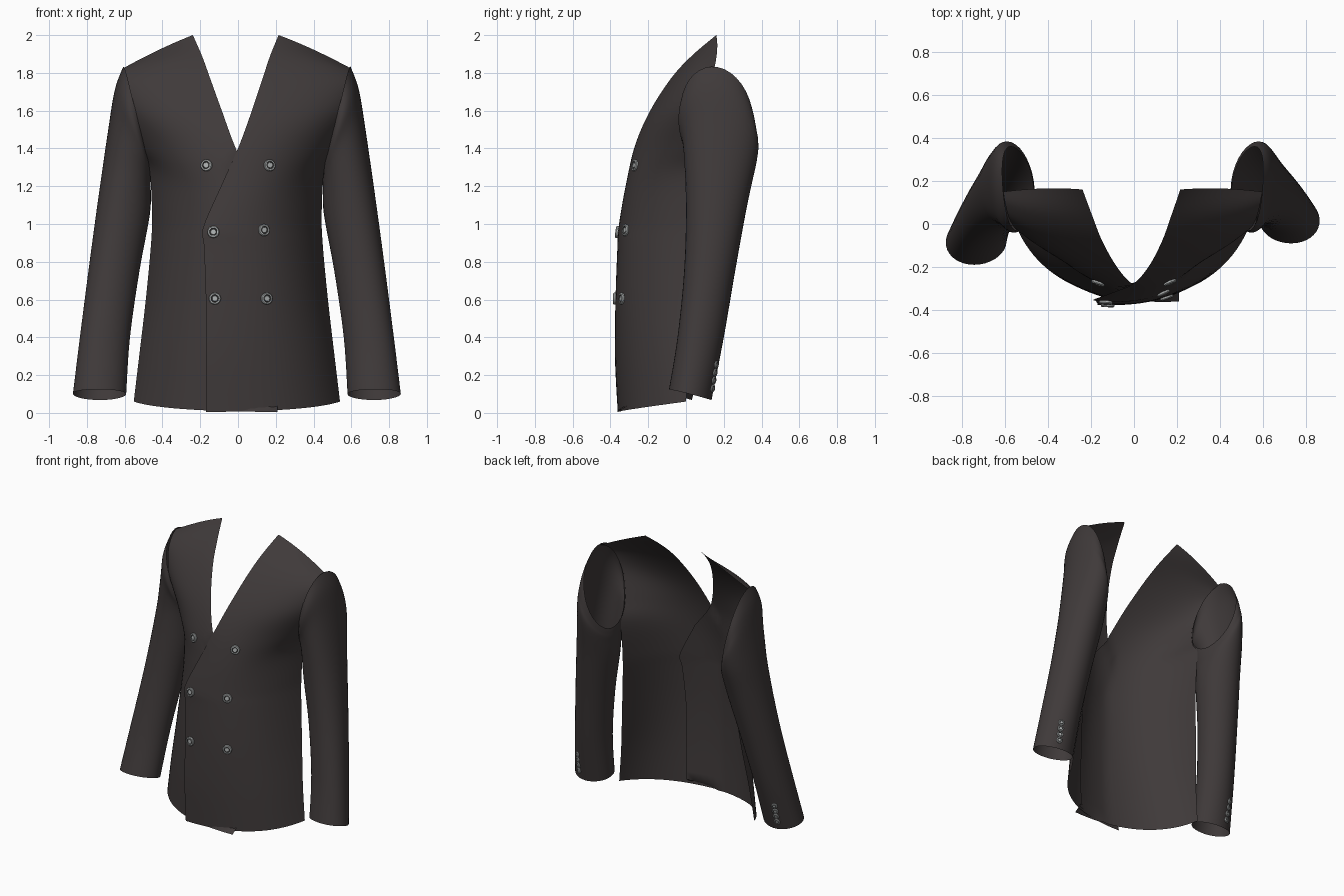
import bpy, math
from mathutils import Vector as V
from mathutils.bvhtree import BVHTree

if "Cube" in bpy.data.objects:
    bpy.data.objects.remove(bpy.data.objects["Cube"])


def material(name, rgb):
    m = bpy.data.materials.new(name)
    m.diffuse_color = (*rgb, 1)
    m.use_nodes = True
    m.node_tree.nodes["Principled BSDF"].inputs["Base Color"].default_value = m.diffuse_color
    return m


CLOTH = material("charcoal cloth", (0.050, 0.042, 0.042))
SILVER = material("button grey", (0.42, 0.44, 0.44))
DARK = material("button dark", (0.08, 0.08, 0.08))


def spline(rows, sub):
    """Catmull-Rom through rows of points, giving denser rows."""
    out, n = [], len(rows)
    for k in range(n - 1):
        a, b, c, d = rows[max(k - 1, 0)], rows[k], rows[k + 1], rows[min(k + 2, n - 1)]
        for s in range(sub):
            t = s / sub
            out.append([0.5 * (2 * q + (r - p) * t + (2 * p - 5 * q + 4 * r - w) * t * t
                               + (3 * q - p - 3 * r + w) * t ** 3)
                        for p, q, r, w in zip(a, b, c, d)])
    return out + [rows[-1]]


def grid(name, rows, closed=False, flip=False, mats=(CLOTH,), row_mat=None, angle=50):
    """Skin a grid of points into a smooth object; also return its BVH."""
    n = len(rows[0])
    verts = [p for r in rows for p in r]
    faces = []
    for v in range(len(rows) - 1):
        for u in range(n if closed else n - 1):
            w = (u + 1) % n
            f = (v * n + u, v * n + w, (v + 1) * n + w, (v + 1) * n + u)
            faces.append(f[::-1] if flip else f)
    me = bpy.data.meshes.new(name)
    me.from_pydata(verts, [], faces)
    for m in mats:
        me.materials.append(m)
    per = n if closed else n - 1
    for i, p in enumerate(me.polygons):
        p.material_index = row_mat[i // per] if row_mat else 0
    ob = bpy.data.objects.new(name, me)
    bpy.context.collection.objects.link(ob)
    bpy.ops.object.select_all(action='DESELECT')
    ob.select_set(True)
    bpy.context.view_layer.objects.active = ob
    bpy.ops.object.shade_smooth_by_angle(angle=math.radians(angle))
    return ob, BVHTree.FromPolygons(verts, faces)


# Front panel rows from hem to shoulder: front edge, middle, outer edge
PANEL = [
    (-.17, -.360, .005, .285, -.283, .02, .54, .00, .06),
    (-.17, -.375, .30, .27, -.288, .30, .51, .02, .31),
    (-.17, -.368, .60, .245, -.288, .60, .475, .06, .61),
    (-.18, -.355, .88, .22, -.278, .88, .448, .09, .90),
    (-.185, -.35, .98, .21, -.27, 1.0, .443, .10, 1.06),
    (-.09, -.315, 1.2, .23, -.24, 1.2, .455, .10, 1.28),
    (.00, -.275, 1.4, .27, -.205, 1.38, .485, .02, 1.40),
    (.07, -.195, 1.59, .33, -.15, 1.57, .53, -.025, 1.58),
    (.13, -.08, 1.77, .38, -.055, 1.74, .565, .02, 1.73),
    (.17, .03, 1.89, .40, .05, 1.857, .585, .09, 1.80),
    (.215, .16, 2.0, .40, .165, 1.923, .595, .15, 1.825),
]


def panel(name, side, cover=None):
    rows = []
    for a, m, b in spline([[V(r[i:i + 3]) for i in (0, 3, 6)] for r in PANEL], 5):
        c = 2 * m - (a + b) / 2
        if cover:  # the under panel reaches further across inside
            a.x -= 0.05 * min(max((1.35 - a.z) / 0.15, 0), 1)
        row = []
        for k in range(25):
            t = k / 24
            p = a * (1 - t) ** 2 + c * 2 * t * (1 - t) + b * t * t
            if cover:
                p.x = -p.x - 0.012 - 0.012 * max(0, p.z - 1.6) / .4 * (1 - t)
                hit = cover.ray_cast(V((p.x, -1, p.z)), V((0, 1, 0)))[0]
                if hit:  # stay behind the covering panel
                    p.y = max(p.y, hit.y + 0.014)
            row.append(p)
        rows.append(row)
    return grid(name, rows, flip=side < 0)[1]


# Sleeve rings from armhole to cuff: outer, front, inner, back points
SLEEVE = [
    (.597, .17, 1.83, .53, -.03, 1.60, .455, .17, 1.28, .56, .36, 1.52),
    (.640, .18, 1.71, .55, -.04, 1.55, .452, .17, 1.25, .57, .375, 1.46),
    (.675, .18, 1.50, .57, -.015, 1.42, .450, .17, 1.19, .58, .38, 1.37),
    (.730, .16, 1.12, .61, .00, 1.10, .455, .15, 1.05, .60, .32, 1.08),
    (.780, .12, .75, .66, -.01, .75, .51, .12, .75, .645, .26, .75),
    (.825, .07, .40, .71, -.045, .40, .56, .07, .40, .69, .20, .40),
    (.862, .02, .10, .73, -.09, .125, .58, .02, .10, .72, .135, .068),
]


def swing(side, z):
    """The sleeve on the -x side hangs a little further forward."""
    return -0.11 * max(0, 1 - z / 1.3) if side < 0 else 0


def sleeve(name, side):
    rows = []
    for o, f, i, k in spline([[V(r[j:j + 3]) for j in (0, 3, 6, 9)] for r in SLEEVE], 6):
        c, d = (o + f + i + k) / 4, (o + i - f - k) / 4
        row = []
        for s in range(36):
            a = math.tau * s / 36
            p = c + (o - i) / 2 * math.cos(a) + (f - k) / 2 * math.sin(a) + d * math.cos(2 * a)
            x = p.x * side - (0.012 if side < 0 else 0)
            row.append(V((x, p.y + swing(side, p.z), p.z)))
        rows.append(row)
    return grid(name, rows, closed=True, flip=side < 0)[1]


# Button: lathed disc with raised rim and dark groove
DISC = [(.0005, .011), (.014, .011), (.016, .007), (.019, .007), (.021, .014),
        (.028, .014), (.032, .009), (.031, .001)]


def button(name, pos, normal, scale):
    rows = [[V((r * math.cos(-math.tau * k / 20), r * math.sin(-math.tau * k / 20), h))
             for k in range(20)] for r, h in DISC]
    ob, _ = grid(name, rows, closed=True, mats=(SILVER, DARK),
                 row_mat=[0, 1, 1, 1, 0, 0, 0], angle=35)
    ob.location, ob.scale = pos, (scale,) * 3
    ob.rotation_euler = normal.to_track_quat('Z', 'Y').to_euler()


over = panel("front_panel_left", 1)
under = panel("front_panel_right", -1, over)

# Six front buttons dropped on to the nearest cloth
for n, (x, z) in enumerate([(-.165, 1.31), (.165, 1.31), (-.13, .957),
                            (.135, .967), (-.122, .605), (.15, .605)]):
    hits = [t.ray_cast(V((x, -1, z)), V((0, 1, 0))) for t in (over, under)]
    hit = min((h for h in hits if h[0]), key=lambda h: h[0].y)
    button(f"front_button_{n + 1}", hit[0], hit[1], 1.0)

# Sleeves, each with four cuff buttons at the back
for side, label in ((1, "left"), (-1, "right")):
    tree = sleeve(f"sleeve_{label}", side)
    for n in range(4):
        z = 0.13 + 0.042 * n
        start = V((side * (.72 - .08 * (z - .1)), .03 + swing(side, z), z))
        loc, nor, _, _ = tree.ray_cast(start, V((side * .4, .9, 0)).normalized())
        if loc:
            button(f"cuff_button_{label}_{n + 1}", loc, nor, 0.65)
